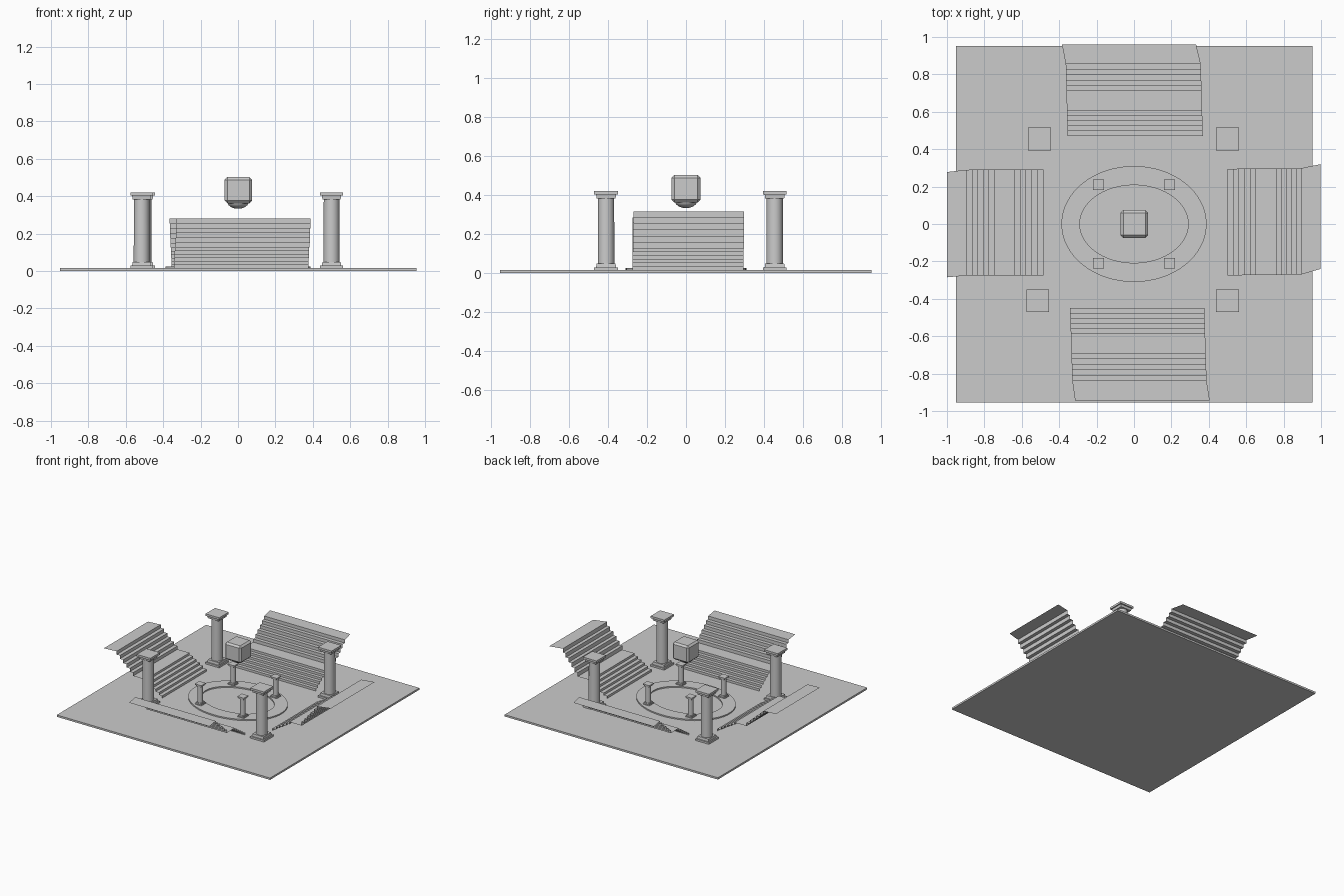
import bpy, bmesh, math
from mathutils import Matrix, Vector

if "Cube" in bpy.data.objects:
    bpy.data.objects.remove(bpy.data.objects["Cube"])


def finish(bm, name, smooth=False):
    me = bpy.data.meshes.new(name)
    bmesh.ops.recalc_face_normals(bm, faces=bm.faces)
    bm.to_mesh(me)
    bm.free()
    ob = bpy.data.objects.new(name, me)
    bpy.context.collection.objects.link(ob)
    if smooth:
        bpy.context.view_layer.objects.active = ob
        ob.select_set(True)
        bpy.ops.object.shade_smooth_by_angle(angle=math.radians(35))
        ob.select_set(False)
    return ob


def frustum(bm, x, y, z0, z1, r0, r1, sides):
    """Upright prism; four sides give a square with half-widths r0 and r1."""
    k = math.sqrt(2) if sides == 4 else 1
    rot = Matrix.Rotation(math.pi / 4 if sides == 4 else 0, 4, 'Z')
    bmesh.ops.create_cone(bm, cap_ends=True, segments=sides, radius1=r0 * k, radius2=r1 * k,
                          depth=z1 - z0, matrix=Matrix.Translation((x, y, (z0 + z1) / 2)) @ rot)


def column(name, x, y, z, s, h):
    """Square plinth, round shaft, square capital; s = half-width, h = height."""
    bm = bmesh.new()
    e = s * 0.25
    frustum(bm, x, y, z, z + e, s, s, 4)
    frustum(bm, x, y, z + e, z + 2.3 * e, s * .84, s * .8, 4)
    frustum(bm, x, y, z + 2.3 * e, z + h - 2.4 * e, s * .7, s * .68, 24)
    frustum(bm, x, y, z + h - 2.4 * e, z + h - 1.1 * e, s * .8, s * .84, 4)
    frustum(bm, x, y, z + h - 1.1 * e, z + h, s, s, 4)
    finish(bm, name, True)


def stand(name, out, radii, top, inner, rim, edge):
    """Open stepped sheet. out = outward direction; radii = tier limits;
    inner / rim / edge = lateral extents at the foot, the top step and the flange edge."""
    r0, r1, r2, r3, r4 = radii
    profile = []
    for a, b, z0, z1 in ((r0, r1, 0.016, 0.125), (r2, r3, 0.125, top)):
        for i in range(6):
            r = a + (b - a) * i / 5
            profile += [(r, z0 + (z1 - z0) * i / 6), (r, z0 + (z1 - z0) * (i + 1) / 6)]
    out = Vector(out)
    # lateral axis is world x for front/back stands, world y for side stands
    side = Vector((abs(out.y), abs(out.x), 0))
    bm = bmesh.new()
    rows = []
    for r, z in profile + [(r4, top)]:
        t = (r - r0) / (r3 - r0)
        ends = edge if r == r4 else [p + (q - p) * t for p, q in zip(inner, rim)]
        rows.append([bm.verts.new(out * r + side * e + Vector((0, 0, z))) for e in ends])
    for p, q in zip(rows, rows[1:]):
        bm.faces.new((p[0], p[1], q[1], q[0]))
    finish(bm, name)


# ground slab
bm = bmesh.new()
frustum(bm, 0.002, -0.002, 0, 0.015, 0.953, 0.953, 4)
finish(bm, "ground_slab")

# oval kerb ring around the arena floor
bm = bmesh.new()
n = 64
loops = []
for rx, ry, z in ((.388, .31, .013), (.388, .31, .025), (.29, .208, .025), (.29, .208, .013)):
    loops.append([bm.verts.new((rx * math.cos(2 * math.pi * i / n),
                                ry * math.sin(2 * math.pi * i / n), z)) for i in range(n)])
for a, b in zip(loops, loops[1:] + loops[:1]):
    for i in range(n):
        j = (i + 1) % n
        bm.faces.new((a[i], a[j], b[j], b[i]))
finish(bm, "oval_ring", True)

# tall corner columns and short ring columns
for i, (x, y) in enumerate(((-.505, .455), (.5, .455), (-.515, -.41), (.5, -.41))):
    column(f"corner_column_{i + 1}", x, y, 0.014, 0.061, 0.406)
for i, (x, y) in enumerate(((-.19, .21), (.19, .21), (-.19, -.21), (.19, -.21))):
    column(f"ring_column_{i + 1}", x, y, 0.024, 0.029, 0.165)

# seating stands on four sides
stand("back_stand", (0, 1, 0), (.47, .605, .71, .855, .96), .28,
      (-.355, .368), (-.365, .357), (-.385, .332))
stand("front_stand", (0, -1, 0), (.45, .585, .69, .838, .943), .28,
      (-.342, .376), (-.33, .388), (-.315, .405))
stand("left_stand", (-1, 0, 0), (.485, .637, .745, .893, .999), .285,
      (-.275, .292), (-.275, .29), (-.285, .278))
stand("right_stand", (1, 0, 0), (.5, .65, .76, .893, .998), .315,
      (-.275, .295), (-.27, .298), (-.24, .32))

# hanging cube display with a dome underneath
bm = bmesh.new()
bmesh.ops.create_cube(bm, size=1, matrix=Matrix.Translation((0.002, 0, .432)) @ Matrix.Diagonal((.146, .148, .14, 1)))
bmesh.ops.bevel(bm, geom=bm.edges[:], offset=.014, segments=1, affect='EDGES')
finish(bm, "display_cube")
bm = bmesh.new()
bmesh.ops.create_uvsphere(bm, u_segments=24, v_segments=12, radius=1,
                          matrix=Matrix.Translation((0, 0, .37)) @ Matrix.Diagonal((.057, .057, .037, 1)))
bmesh.ops.bisect_plane(bm, geom=bm.verts[:] + bm.edges[:] + bm.faces[:], plane_co=(0, 0, .37),
                       plane_no=(0, 0, 1), clear_outer=True)
finish(bm, "display_dome", True)
